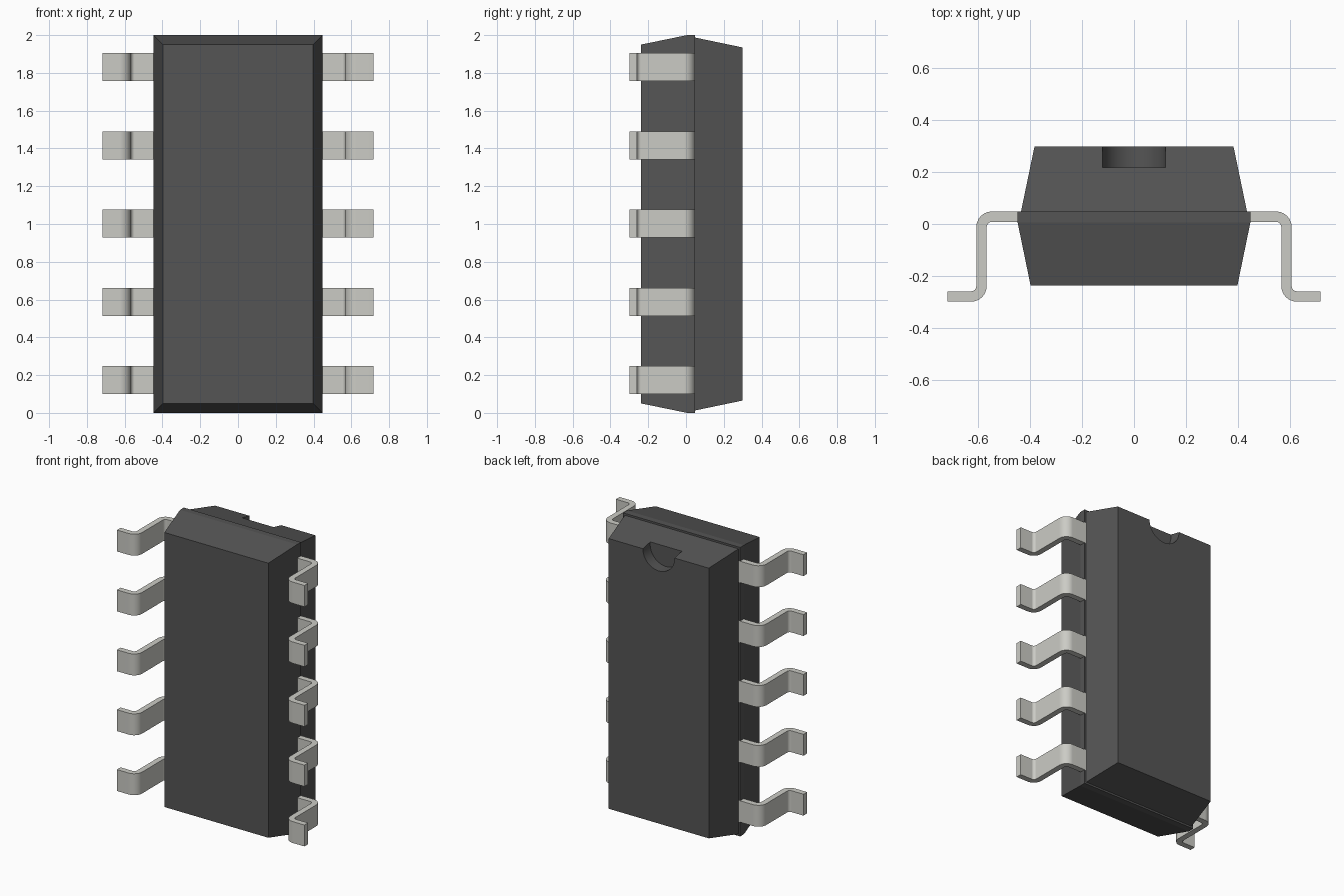
import bpy, bmesh, math
from mathutils import Matrix

if "Cube" in bpy.data.objects:
    bpy.data.objects.remove(bpy.data.objects["Cube"])


def material(name, colour):
    mat = bpy.data.materials.new(name)
    mat.diffuse_color = colour
    mat.use_nodes = True
    mat.node_tree.nodes["Principled BSDF"].inputs["Base Color"].default_value = mat.diffuse_color
    return mat


def add_object(name, bm, mat):
    bmesh.ops.recalc_face_normals(bm, faces=bm.faces)
    mesh = bpy.data.meshes.new(name)
    bm.to_mesh(mesh)
    bm.free()
    mesh.materials.append(mat)
    obj = bpy.data.objects.new(name, mesh)
    bpy.context.collection.objects.link(obj)
    return obj


def smooth(obj, angle=30):
    obj.data.shade_smooth()
    obj.data.set_sharp_from_angle(angle=math.radians(angle))


dark = material("dark_plastic", (0.09, 0.09, 0.09, 1))
metal = material("pin_metal", (0.6, 0.6, 0.56, 1))

# Case: rectangular rings stacked front to back as (y, inset)
bm = bmesh.new()
HALF_W, HEIGHT = 0.448, 2.0
rings = []
for y, inset in [(-0.237, 0.05), (0.006, 0), (0.048, 0), (0.048, 0.013), (0.298, 0.065)]:
    w, lo, hi = HALF_W - inset, inset, HEIGHT - inset
    rings.append([bm.verts.new((x, y, z)) for x, z in ((-w, lo), (w, lo), (w, hi), (-w, hi))])
for a, b in zip(rings, rings[1:]):
    for i in range(4):
        j = (i + 1) % 4
        bm.faces.new((a[i], a[j], b[j], b[i]))
bm.faces.new(rings[0])
bm.faces.new(rings[-1])
case = add_object("case", bm, dark)

# Half-round orientation notch at the top of the back face
bm = bmesh.new()
bmesh.ops.create_cone(bm, cap_ends=True, segments=48, radius1=0.122, radius2=0.122, depth=0.2,
                      matrix=Matrix.Translation((0, 0.318, 1.935)) @ Matrix.Rotation(math.pi / 2, 4, 'X'))
cutter = add_object("notch_cutter", bm, dark)
cutter.hide_render = True
cutter.hide_viewport = False
cut = case.modifiers.new("notch", 'BOOLEAN')
cut.operation = 'DIFFERENCE'
cut.solver = 'EXACT'
cut.object = cutter
bpy.context.view_layer.objects.active = case
bpy.ops.object.modifier_apply(modifier=cut.name)
bpy.data.objects.remove(cutter)
smooth(case, 10)


# Pins: bent strip profile, extruded along z
def arc(cx, cy, r, start, end, steps=6):
    angles = [math.radians(start + (end - start) * i / steps) for i in range(steps + 1)]
    return [(cx + r * math.cos(a), cy + r * math.sin(a)) for a in angles]


def side(r1, r2, y_start, y_end):
    return ([(0.43, y_start)] + arc(0.547, -0.0115, r1, 90, 0)
            + arc(0.627, -0.239, r2, 180, 270) + [(0.718, y_end)])


outer = side(0.06, 0.02, 0.0485, -0.259)
inner = side(0.02, 0.06, 0.0085, -0.299)
bm = bmesh.new()
sections = [[bm.verts.new((p[0], p[1], z)) for p, z in
             ((o, 0.099), (o, 0.247), (i, 0.247), (i, 0.099))] for o, i in zip(outer, inner)]
for a, b in zip(sections, sections[1:]):
    for i in range(4):
        j = (i + 1) % 4
        bm.faces.new((a[i], a[j], b[j], b[i]))
bm.faces.new(sections[0])
bm.faces.new(sections[-1])
pins = add_object("pins", bm, metal)
smooth(pins)

# Five pins per side, mirrored left to right
row = pins.modifiers.new("row", 'ARRAY')
row.count = 5
row.use_relative_offset = False
row.use_constant_offset = True
row.constant_offset_displace = (0, 0, 0.4145)
pins.modifiers.new("other_side", 'MIRROR')
shade = pins.modifiers.new("even_shading", 'WEIGHTED_NORMAL')
shade.keep_sharp = True
